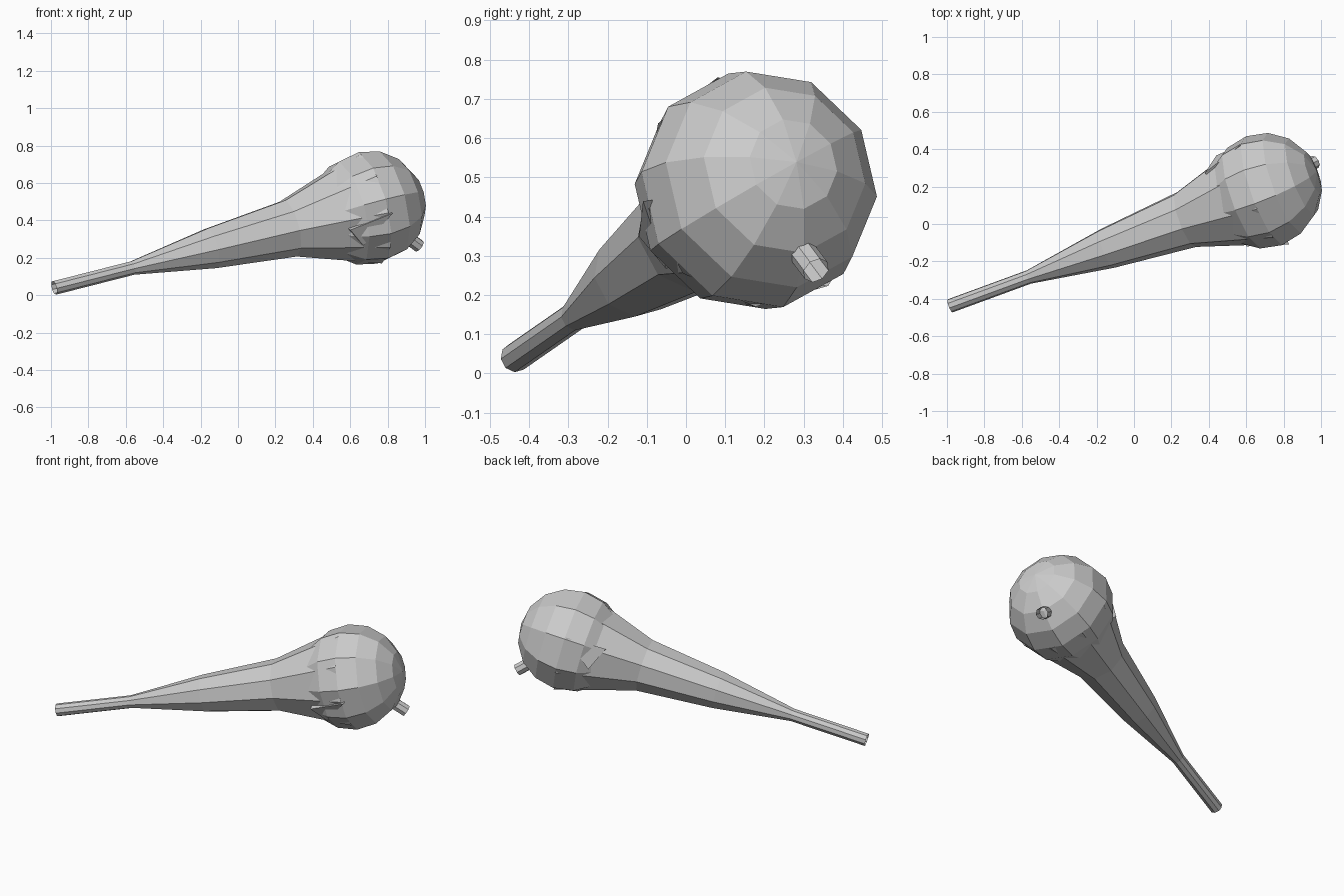
import bpy, bmesh
from math import sin, cos, radians, pi
from mathutils import Vector, Matrix

if "Cube" in bpy.data.objects:
    bpy.data.objects.remove(bpy.data.objects["Cube"])

HEAD = Vector((0.695, 0.178, 0.467))      # centre of the round head
TAIL = Vector((-0.983, -0.437, 0.040))    # centre of the handle end


def frame(axis, origin):
    """Local frame: x horizontal, z along the axis."""
    w = axis.normalized()
    u = Vector((0, 0, 1)).cross(w).normalized()
    v = w.cross(u)
    m = Matrix((u, v, w)).transposed().to_4x4()
    m.translation = origin
    return m


def polar(r, deg, z):
    return Vector((r * cos(radians(deg)), r * sin(radians(deg)), z))


def finish(name, bm, m):
    bm.transform(m)
    me = bpy.data.meshes.new(name)
    bm.to_mesh(me)
    bm.free()
    ob = bpy.data.objects.new(name, me)
    bpy.context.collection.objects.link(ob)
    return ob


def lathe(name, profile, sides, phase, m):
    """Turn (radius, z) points around z; zero radius makes a pole."""
    bm = bmesh.new()
    rings = []
    for r, z in profile:
        n = 1 if r < 1e-5 else sides
        rings.append([bm.verts.new(polar(r, phase + 360 * i / sides, z)) for i in range(n)])
    for a, b in zip(rings, rings[1:]):
        for i in range(sides):
            j = (i + 1) % sides
            quad = [a[i % len(a)], a[j % len(a)], b[j % len(b)], b[i % len(b)]]
            bm.faces.new(list(dict.fromkeys(quad)))
    return finish(name, bm, m)


def flap(name, corners, m):
    """Thin raised triangle with its sides running into the body."""
    bm = bmesh.new()
    top = [bm.verts.new(polar(r, d, z)) for r, d, z in corners]
    low = [bm.verts.new(polar(r - 0.04, d, z)) for r, d, z in corners]
    bm.faces.new(top)
    for i in range(3):
        j = (i + 1) % 3
        bm.faces.new((top[j], top[i], low[i], low[j]))
    bmesh.ops.recalc_face_normals(bm, faces=bm.faces)
    return finish(name, bm, m)


axis = HEAD - TAIL
L = axis.length
body = frame(axis, HEAD)

# Flaring nine-sided handle, open at the thin end
radii = [0.038, 0.038, 0.112, 0.158, 0.306]
lathe("handle", [(r, -L + L * i / 4) for i, r in enumerate(radii)], 9, -95, body)

# Faceted round head with its pole on the handle axis
R = 0.31
lathe("head", [(R * sin(pi * i / 8), -R * cos(pi * i / 8)) for i in range(9)], 10, 27, body)

# Short open spout on the lower far side of the head
spout = frame(Vector((0.73, 0.41, -0.545)), HEAD)
lathe("spout", [(0.036, 0.25), (0.036, 0.375)], 8, 0, spout)

# Raised slivers where the handle meets the head
flap("front_flap", [(0.257, 196, -0.213), (0.268, 220, -0.146), (0.318, 186, 0.02)], body)
flap("back_flap", [(0.312, 29, 0.0), (0.265, -1, -0.18), (0.235, 32, -0.24)], body)
